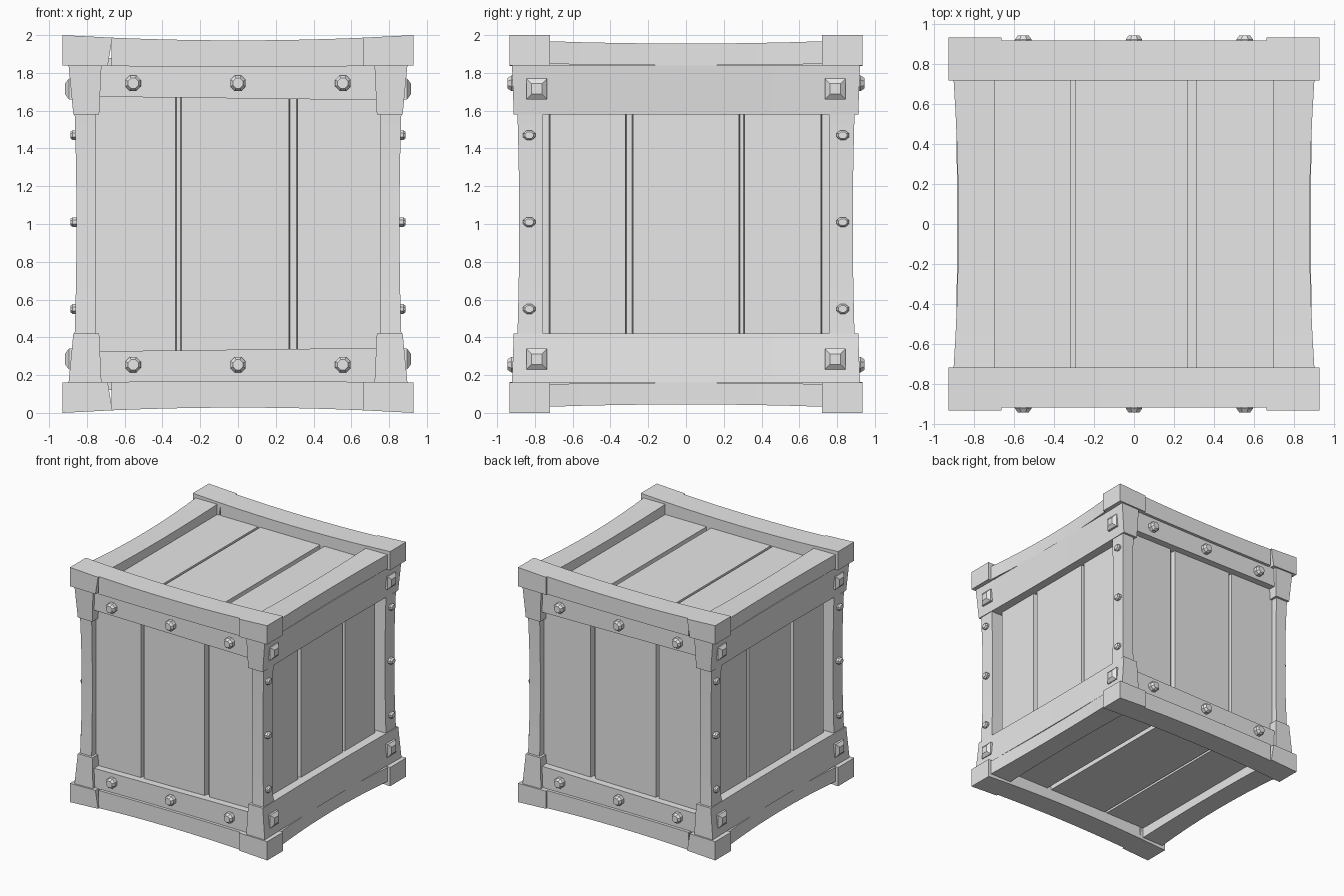
import bpy, bmesh, math
from mathutils import Vector

if "Cube" in bpy.data.objects:
    bpy.data.objects.remove(bpy.data.objects["Cube"], do_unlink=True)

COLOUR = (0.8, 0.8, 0.8, 1)
grey = bpy.data.materials.new("plain_grey")
grey.use_nodes = True
grey.diffuse_color = COLOUR
grey.node_tree.nodes["Principled BSDF"].inputs["Base Color"].default_value = COLOUR


def finish(name, bm):
    bmesh.ops.recalc_face_normals(bm, faces=bm.faces[:])
    mesh = bpy.data.meshes.new(name)
    bm.to_mesh(mesh)
    bm.free()
    mesh.materials.append(grey)
    bpy.context.collection.objects.link(bpy.data.objects.new(name, mesh))


def beam(name, x, y, z, axis=None, warp=None, cuts=8):
    """Box between three ranges, sliced along an axis and then warped."""
    bm = bmesh.new()
    bmesh.ops.create_cube(bm, size=1)
    spans = [sorted(r) for r in (x, y, z)]
    for v in bm.verts:
        v.co = Vector([lo if c < 0 else hi for c, (lo, hi) in zip(v.co, spans)])
    if axis is not None:
        lo, hi = spans[axis]
        normal = Vector([float(i == axis) for i in range(3)])
        for i in range(1, cuts):
            bmesh.ops.bisect_plane(bm, geom=bm.verts[:] + bm.edges[:] + bm.faces[:],
                                   plane_co=normal * (lo + (hi - lo) * i / cuts), plane_no=normal)
    if warp:
        for v in bm.verts:
            warp(v.co)
    finish(name, bm)


def stud(name, loc, normal, sides, rings, squash=1.0):
    """Stacked rings of (radius, height) along a normal."""
    bm = bmesh.new()
    n, up = Vector(normal), Vector((0, 0, 1))
    across = n.cross(up)
    loops = []
    for r, h in rings:
        r = r / math.cos(math.pi / sides)
        angles = [math.tau * (i + 0.5) / sides for i in range(sides)]
        loops.append([bm.verts.new(Vector(loc) + n * h + across * r * math.cos(a)
                                   + up * r * squash * math.sin(a)) for a in angles])
    for a, b in zip(loops, loops[1:]):
        for i in range(sides):
            j = (i + 1) % sides
            bm.faces.new((a[i], a[j], b[j], b[i]))
    bm.faces.new(loops[0])
    bm.faces.new(loops[-1])
    finish(name, bm)


def planks(name, axis, sign, edges, inner, outer, length):
    """Three boards with slightly sloped edges, facing along an axis."""
    across, along = {0: (1, 2), 1: (0, 2), 2: (0, 1)}[axis]
    for k, (a, b) in enumerate(edges):
        r = [None] * 3
        r[axis] = (sign * inner, sign * outer)
        r[across] = (a, b)
        r[along] = length

        def slope(co, mid=(a + b) / 2):
            if abs(co[axis]) < (inner + outer) / 2:
                co[across] += math.copysign(0.006, co[across] - mid)
        beam(f"{name}_plank_{k + 1}", *r, warp=slope)


# Inner body behind the grooves
beam("inner_body", (-0.75, 0.75), (-0.79, 0.79), (0.16, 1.84))

for s, face in ((-1, "front"), (1, "back")):
    planks(face, 1, s, ((-0.76, -0.33), (-0.30, 0.27), (0.315, 0.76)), 0.78, 0.835, (0.2, 1.8))
for s, face in ((-1, "right"), (1, "left")):
    planks(face, 0, s, ((-0.72, -0.32), (-0.28, 0.28), (0.31, 0.715)), 0.74, 0.79, (0.2, 1.8))
for s, face in ((-1, "bottom"), (1, "top")):
    # Panels are made around the origin height, then lifted
    for k, (a, b) in enumerate(((-0.72, -0.315), (-0.295, 0.27), (0.31, 0.72))):
        beam(f"{face}_plank_{k + 1}", (a, b), (-0.74, 0.74), (1 + s * 0.82, 1 + s * 0.88))


# Frames at the top and bottom, bowed towards the middle
def bow(co, s, t, ends, mid, under):
    outer = s * (co.z - 1) > 0.92
    co.z = 1 + s * ((mid + (ends - mid) * t * t) if outer else under + 0.008 * t * t)


for v, level in ((-1, "bottom"), (1, "top")):
    zr = (1 + v * 0.835, 1 + v * 1.0)
    for s, face in ((-1, "front"), (1, "back")):
        beam(f"{level}_{face}_rail", (-0.67, 0.67), (s * 0.72, s * 0.92), zr, 0,
             lambda co: bow(co, v, co.x / 0.93, 1.0, 0.972, 0.832))
        for h in (-1, 1):
            def block(co, h=h):
                bow(co, v, co.x / 0.93, 1.0, 0.972, 0.832)
                if h < 0 and abs(co.x) < 0.7 and abs(co.z - 1) < 0.9:
                    co.x -= 0.025
            beam(f"{level}_{face}_corner_block", (h * 0.665, h * 0.93),
                 (s * 0.72, s * 0.935), zr, warp=block)

    for s, side in ((-1, "right"), (1, "left")):
        def edge(co, s=s):
            bow(co, v, co.y / 0.74, 0.968, 0.955, 0.84)
            if abs(co.x) > 0.8:
                co.x = s * (0.88 + 0.025 * (co.y / 0.74) ** 2)
        beam(f"{level}_{side}_rail", (s * 0.70, s * 0.90), (-0.74, 0.74), zr, 1, edge)

        # Wide side band with flared ends
        def band(co, s=s):
            flare = (abs(co.z - 1) - 0.58) / 0.26
            if abs(co.x) > 0.8:
                co.x = s * (0.862 + 0.01 * (co.y / 0.92) ** 2 + 0.025 * flare)
            else:
                co.x -= s * 0.012 * flare
            co.y *= 1 + 0.01 * flare
        beam(f"{level}_{side}_band", (s * 0.735, s * 0.89), (-0.912, 0.912),
             (1 + v * 0.58, 1 + v * 0.84), 1, band)
        for y in (-0.79, 0.79):
            stud(f"{level}_{side}_square_bolt", (s * 0.86, y, 1 + v * 0.715), (s, 0, 0), 4,
                 ((0.055, 0), (0.055, 0.035), (0.028, 0.056)))

    # Front and back bands with round bolts
    for s, face in ((-1, "front"), (1, "back")):
        def skew(co):
            if abs(co.z - 1) < 0.7:
                co.z -= v * 0.012 * co.x
        beam(f"{level}_{face}_band", (-0.75, 0.75), (s * 0.80, s * 0.895),
             (1 + v * 0.665, 1 + v * 0.84), warp=skew)
        for x in (-0.555, 0, 0.555):
            stud(f"{level}_{face}_round_bolt", (x, s * 0.89, 1 + v * 0.745), (0, s, 0), 8,
                 ((0.041, 0), (0.041, 0.035), (0.027, 0.055)))

# Corner posts with small studs on their sides
for sx in (-1, 1):
    for sy in (-1, 1):
        def pinch(co):
            t = ((co.z - 1) / 0.6) ** 2 * 0.01
            if abs(co.x) > 0.8:
                co.x += sx * t
            if abs(co.y) > 0.8:
                co.y += sy * t
        beam("corner_post", (sx * 0.755, sx * 0.855), (sy * 0.758, sy * 0.883),
             (0.3, 1.7), 2, pinch)
        for z in (0.55, 1.01, 1.47):
            stud("post_stud", (sx * 0.85, sy * 0.83, z), (sx, 0, 0), 8,
                 ((0.032, 0), (0.032, 0.025), (0.022, 0.037)), 0.8)
